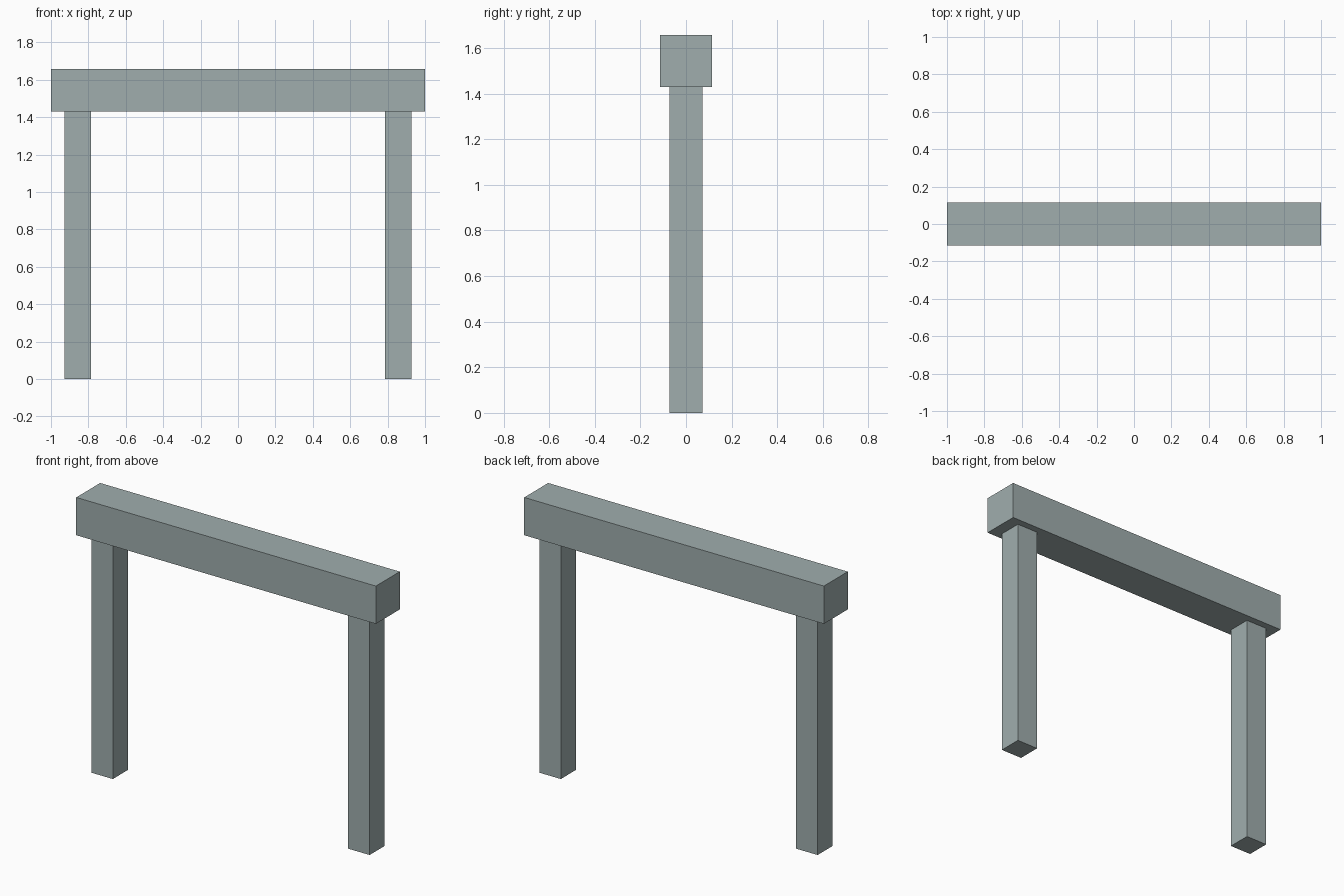
import bpy

if "Cube" in bpy.data.objects:
    bpy.data.objects.remove(bpy.data.objects["Cube"])

# Blue-grey finish shared by all parts
finish = bpy.data.materials.new("blue_grey")
finish.diffuse_color = (0.35, 0.42, 0.42, 1)
finish.use_nodes = True
finish.node_tree.nodes["Principled BSDF"].inputs["Base Color"].default_value = finish.diffuse_color


def box(name, centre, size):
    bpy.ops.mesh.primitive_cube_add(size=1, location=centre)
    obj = bpy.context.object
    obj.name = name
    obj.scale = size
    bpy.ops.object.transform_apply(location=False, rotation=False, scale=True)
    obj.data.materials.append(finish)
    return obj


BEAM_BOTTOM = 1.43
BEAM_THICK = 0.228
POST_WIDTH = 0.143

# Horizontal top beam
box("top_beam", (0, 0, BEAM_BOTTOM + BEAM_THICK / 2), (2, BEAM_THICK, BEAM_THICK))

# Two square posts, mirrored left and right
for name, side in (("left_post", -1), ("right_post", 1)):
    box(name, (side * 0.857, 0, BEAM_BOTTOM / 2), (POST_WIDTH, POST_WIDTH, BEAM_BOTTOM))
